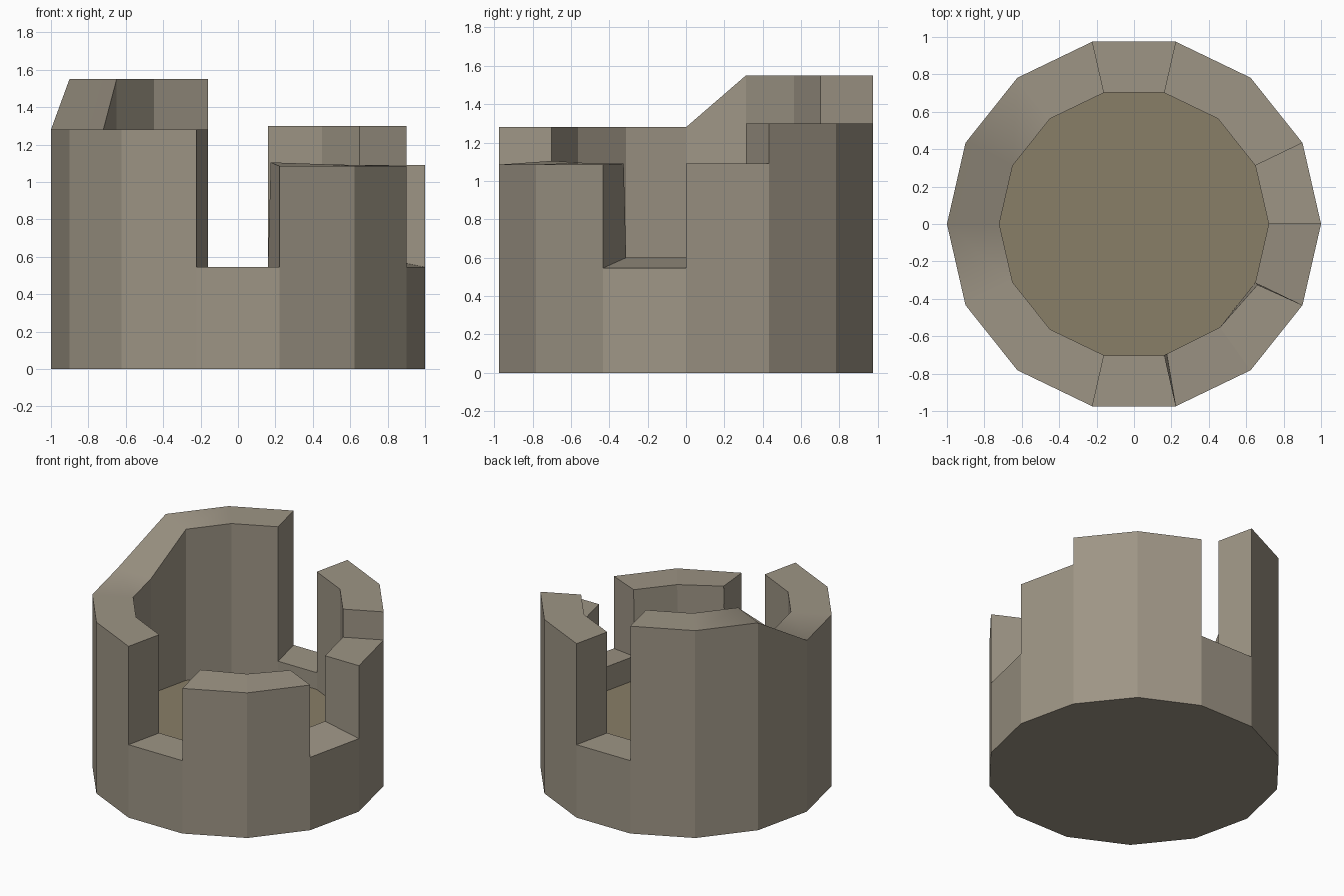
import bpy, bmesh, math

if "Cube" in bpy.data.objects:
    bpy.data.objects.remove(bpy.data.objects["Cube"])

N, R_OUT, R_IN, FLOOR_Z = 14, 1.0, 0.72, 0.42


def point(radius, i, z):
    a = 2 * math.pi * i / N
    return (radius * math.cos(a), radius * math.sin(a), z)


def colour(obj, name, rgb):
    mat = bpy.data.materials.new(name)
    mat.diffuse_color = (*rgb, 1)
    mat.use_nodes = True
    mat.node_tree.nodes["Principled BSDF"].inputs["Base Color"].default_value = mat.diffuse_color
    obj.data.materials.append(mat)


def finish(bm, name, rgb):
    mesh = bpy.data.meshes.new(name)
    bm.to_mesh(mesh)
    bm.free()
    obj = bpy.data.objects.new(name, mesh)
    bpy.context.collection.objects.link(obj)
    colour(obj, name + "_colour", rgb)
    return obj


# Broken wall: (outer start, outer end, inner start, inner end) height of each side,
# counted anticlockwise from +x
def level(z, inner=None):
    return (z, z, inner or z, inner or z)


NOTCH = 0.545
tops = ([level(1.09)] + [level(1.30)] * 2 + [level(NOTCH)] + [level(1.55)] * 2
        + [(1.55, 1.28, 1.55, 1.28)] + [level(1.28)] * 3 + [level(NOTCH)]
        + [(1.085, 1.085, 1.105, 1.095), (1.085, 1.085, 1.095, 1.09)]
        + [level(NOTCH, 0.60)])

# Slightly worn inner rim on the low front-right block
worn = {(11, 11): (0.175, -0.695), (11, 12): (0.46, -0.552),
        (12, 12): (0.46, -0.552), (12, 13): (0.66, -0.325)}


def inner_top(side, i, z):
    if (side, i) in worn:
        return (*worn[side, i], z)
    return point(R_IN, i, z)


bm = bmesh.new()


def face(*pts, smooth=False):
    f = bm.faces.new([bm.verts.new(p) for p in pts])
    f.smooth = smooth


for s in range(N):
    e = s + 1
    zo0, zo1, zi0, zi1 = tops[s]
    o0, o1 = point(R_OUT, s, zo0), point(R_OUT, e, zo1)
    i0, i1 = inner_top(s, s, zi0), inner_top(s, e, zi1)
    # outer face, inner face and top of this side
    face(point(R_OUT, s, 0), point(R_OUT, e, 0), o1, o0)
    face(point(R_IN, e, FLOOR_Z), point(R_IN, s, FLOOR_Z), i0, i1)
    face(o0, o1, i1, i0, smooth=4 <= s <= 9)
    # upright end face where the height steps from the previous side
    p = (s - 1) % N
    po, pi = tops[p][1], tops[p][3]
    if abs(po - zo0) > 0.01:
        prev_o, prev_i = point(R_OUT, s, po), inner_top(p, s, pi)
        if zo0 > po:
            face(o0, i0, prev_i, prev_o)
        else:
            face(prev_o, o0, i0, prev_i)
            bm.faces.ensure_lookup_table()
            bm.faces[-1].normal_flip()

# underside
face(*[point(R_OUT, i, 0) for i in reversed(range(N))])
bmesh.ops.remove_doubles(bm, verts=bm.verts, dist=0.0005)

# end faces must look out into the open gap beside the taller block
bm.normal_update()
for f in bm.faces:
    c = f.calc_center_median()
    n = f.normal
    if abs(n.z) < 0.1 and len(f.verts) == 4:
        tangent = (-c.y * n.x + c.x * n.y) / math.hypot(c.x, c.y)
        if abs(tangent) > 0.9:
            i = round(math.atan2(c.y, c.x) / (2 * math.pi / N)) % N
            before_is_higher = tops[i - 1][1] > tops[i][0]
            if (tangent > 0) != before_is_higher:
                f.normal_flip()
finish(bm, "broken_round_wall", (0.34, 0.30, 0.235))

# Inside floor
bm = bmesh.new()
face(*[point(R_IN, i, FLOOR_Z) for i in range(N)])
finish(bm, "inner_floor", (0.25, 0.21, 0.135))
